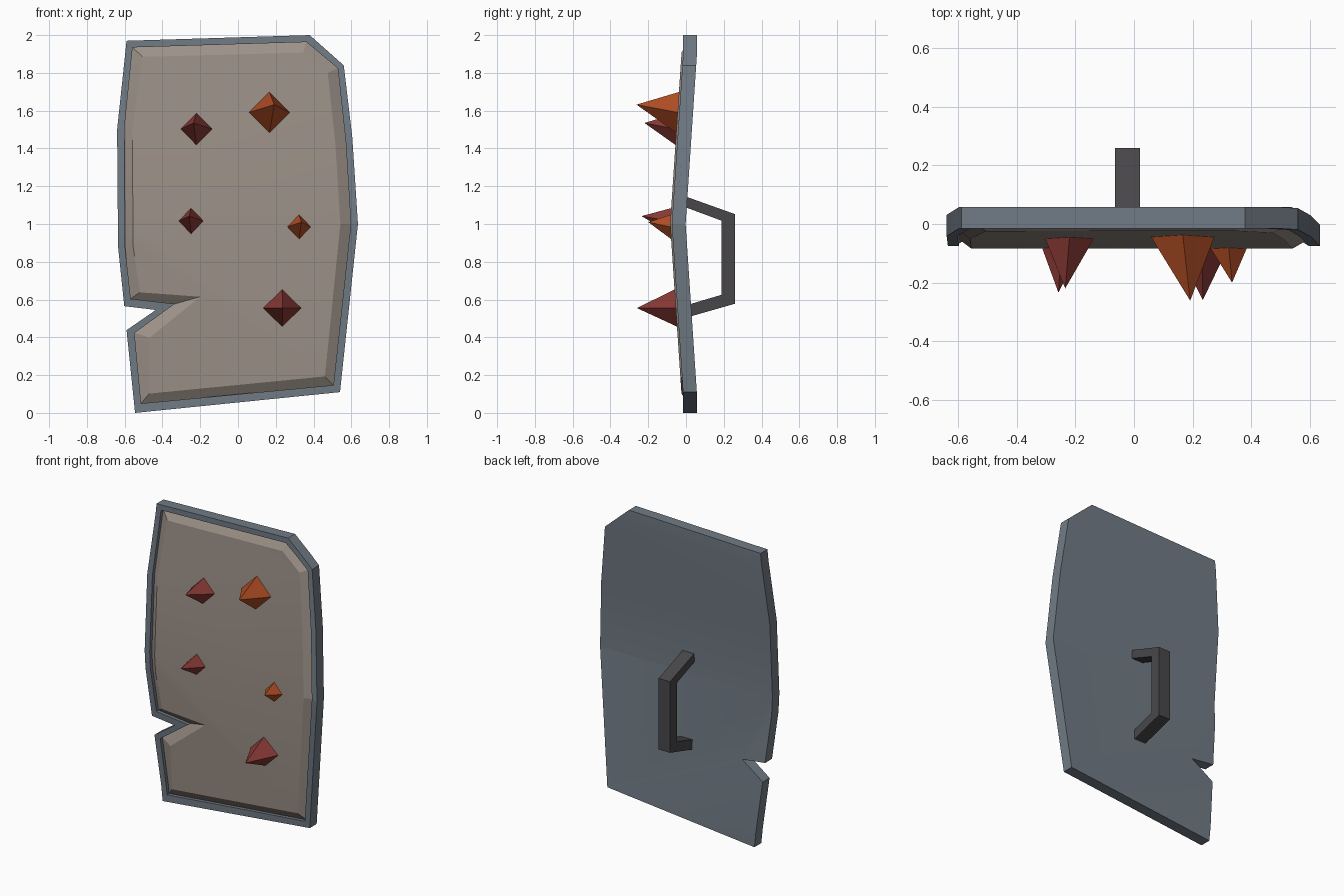
import bpy, bmesh
from mathutils import Vector

if "Cube" in bpy.data.objects:
    bpy.data.objects.remove(bpy.data.objects["Cube"])


def material(name, rgb):
    m = bpy.data.materials.new(name)
    m.diffuse_color = (*rgb, 1)
    m.use_nodes = True
    m.node_tree.nodes["Principled BSDF"].inputs["Base Color"].default_value = m.diffuse_color
    return m


STEEL = material("blue_grey_steel", (0.165, 0.198, 0.235))
PANEL = material("worn_tan", (0.335, 0.285, 0.248))
RED = material("dark_red", (0.25, 0.042, 0.036))
ORANGE = material("rust_orange", (0.44, 0.075, 0.018))
IRON = material("dark_iron", (0.065, 0.062, 0.068))

# Outlines (x, z), counter-clockwise from the lower left, with the notch last
OUTER = [(-.545, 0), (.54, .11), (.635, 1), (.605, 1.46), (.56, 1.84), (.38, 2), (-.59, 1.97),
         (-.64, 1.5), (-.635, .88), (-.602, .565), (-.435, .545), (-.59, .438)]
INNER = [(-.513, .05), (.505, .147), (.597, 1), (.57, 1.44), (.528, 1.825), (.362, 1.963), (-.558, 1.935),
         (-.602, 1.5), (-.598, .88), (-.568, .604), (-.335, .577), (-.548, .423)]
RAISED = [(-.47, .102), (.46, .193), (.542, 1), (.515, 1.43), (.475, 1.80), (.345, 1.907), (-.505, 1.885),
          (-.56, 1.5), (-.555, .88), (-.52, .638), (-.2, .615), (-.468, .398)]
FACE_Y = -0.024


def bow(z):
    """Forward bulge of the shield at mid height."""
    return -0.06 + 0.06 * min(abs(z - 1) / 0.9, 1)


def finish(name, bm, mat):
    bmesh.ops.recalc_face_normals(bm, faces=bm.faces)
    me = bpy.data.meshes.new(name)
    bm.to_mesh(me)
    bm.free()
    me.materials.append(mat)
    ob = bpy.data.objects.new(name, me)
    bpy.context.collection.objects.link(ob)
    return ob


def loft(bm, rings):
    """Skin closed rings of points and cap both ends."""
    loops = [[bm.verts.new(p) for p in ring] for ring in rings]
    for a, b in zip(loops, loops[1:]):
        for i in range(len(a)):
            j = (i + 1) % len(a)
            bm.faces.new((a[i], a[j], b[j], b[i]))
    bm.faces.new(loops[0])
    bm.faces.new(loops[-1])


def bowed_plate(name, layers, mat):
    bm = bmesh.new()
    loft(bm, [[(x, y, z) for x, z in outline] for outline, y in layers])
    for z in (0.1, 1.0, 1.9):
        bmesh.ops.bisect_plane(bm, geom=bm.verts[:] + bm.edges[:] + bm.faces[:],
                               plane_co=(0, 0, z), plane_no=(0, 0, 1))
    for v in bm.verts:
        v.co.y += bow(v.co.z)
    ob = finish(name, bm, mat)
    bpy.ops.object.select_all(action='DESELECT')
    ob.select_set(True)
    bpy.context.view_layer.objects.active = ob
    bpy.ops.object.shade_smooth_by_angle(angle=0.2)


# Steel backing with a raised rim around a shallow recess
bowed_plate("steel_backing", [(OUTER, .058), (OUTER, -.015), (INNER, -.015), (INNER, .012)], STEEL)
# Bevelled front panel sitting in the recess
bowed_plate("front_panel", [(INNER, .02), (INNER, .008), (RAISED, FACE_Y)], PANEL)


# Four-sided spikes: base centre, half width, half height, tip
def spike(name, x, z, w, h, tip, mat):
    bm = bmesh.new()
    corners = [(x, z + h), (x + w, z), (x, z - h), (x - w, z)]
    base = [bm.verts.new((a, FACE_Y + bow(b) + .004, b)) for a, b in corners]
    top = bm.verts.new(tip)
    for i in range(4):
        bm.faces.new((base[i], base[(i + 1) % 4], top))
    bm.faces.new(base)
    finish(name, bm, mat)


spike("upper_right_spike", .166, 1.59, .11, .11, (.192, -.262, 1.632), ORANGE)
spike("upper_left_spike", -.22, 1.502, .085, .086, (-.235, -.22, 1.535), RED)
spike("middle_left_spike", -.248, 1.015, .067, .07, (-.258, -.235, 1.042), RED)
spike("middle_right_spike", .323, .984, .064, .067, (.335, -.2, 1.01), ORANGE)
spike("lower_right_spike", .234, .555, .102, .1, (.235, -.26, .555), RED)

# Bent bar handle on the back, profile in (y, z)
outer = [(-.02, 1.152), (.26, 1.052), (.26, .578), (-.02, .498)]
inner = [(-.02, 1.095), (.187, 1.018), (.187, .625), (-.02, .563)]
bm = bmesh.new()
sides = [[[bm.verts.new((x, y, z)) for y, z in path] for path in (outer, inner)] for x in (-.065, .02)]
(lo, li), (ro, ri) = sides
for i in range(3):
    for a, b in ((lo, li), (ro, ri), (lo, ro), (li, ri)):
        bm.faces.new((a[i], a[i + 1], b[i + 1], b[i]))
for i in (0, 3):
    bm.faces.new((lo[i], ro[i], ri[i], li[i]))
finish("back_handle", bm, IRON)
